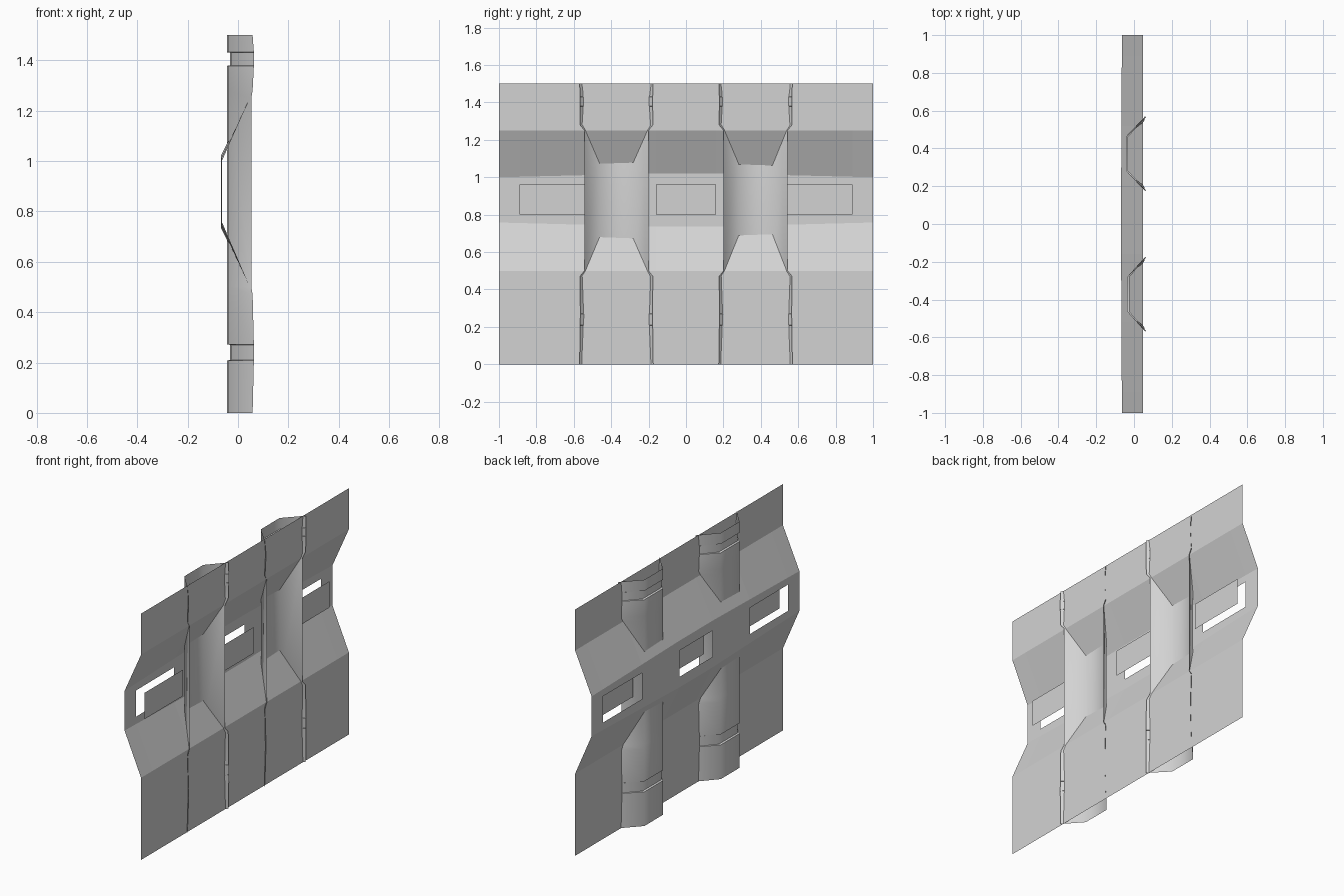
import bpy
import bmesh

cube = bpy.data.objects.get("Cube")
if cube:
    bpy.data.objects.remove(cube, do_unlink=True)

grey = bpy.data.materials.new("light_grey")
grey.use_nodes = True
colour = (0.65, 0.65, 0.65, 1)
grey.diffuse_color = colour
grey.node_tree.nodes["Principled BSDF"].inputs["Base Color"].default_value = colour


def sheet(name, rows, skip=lambda r, c: False, smooth=False):
    """Skin a grid of points, leaving out the cells chosen by skip."""
    bm = bmesh.new()
    grid = [[bm.verts.new(p) for p in row] for row in rows]
    for r in range(len(grid) - 1):
        for c in range(len(grid[0]) - 1):
            if not skip(r, c):
                bm.faces.new((grid[r][c], grid[r][c + 1],
                              grid[r + 1][c + 1], grid[r + 1][c]))
    mesh = bpy.data.meshes.new(name)
    bm.to_mesh(mesh)
    bm.free()
    mesh.materials.append(grey)
    obj = bpy.data.objects.new(name, mesh)
    bpy.context.collection.objects.link(obj)
    if smooth:
        bpy.ops.object.select_all(action='DESELECT')
        obj.select_set(True)
        bpy.context.view_layer.objects.active = obj
        bpy.ops.object.shade_smooth_by_angle(angle=0.9)
    return obj


# Folded wall panel, its middle band slightly fuller at the centre
FRONT, BACK = 0.047, -0.064
WIN_LOW, WIN_HIGH = 0.80, 0.96
half = [0.16, 0.52, 0.89, 1.0]
columns = [-y for y in reversed(half)] + half


def panel_column(y):
    bulge = 1 - abs(y)
    x = BACK - 0.005 * bulge
    low, high = 0.758 - 0.026 * bulge, 1.0 + 0.024 * bulge
    return [(FRONT, 0), (FRONT, 0.5), (x, low), (x, WIN_LOW),
            (x, WIN_HIGH), (x, high), (FRONT, 1.25), (FRONT, 1.5)]


profiles = [panel_column(y) for y in columns]
panel_rows = [[(p[i][0], y, p[i][1]) for y, p in zip(columns, profiles)]
              for i in range(len(profiles[0]))]
sheet("wall_panel", panel_rows, lambda r, c: r == 3 and c in (1, 3, 5))

# Window plates standing forward of the openings
for name, a, b in (("right_window", -0.89, -0.52),
                   ("middle_window", -0.16, 0.16),
                   ("left_window", 0.52, 0.89)):
    sheet(name, [[(-0.008, a, z), (-0.008, b, z)] for z in (WIN_LOW, WIN_HIGH)])

# Channels: height, lip half width, lip depth, floor depth
FLOOR, NOTCH = -0.04, -0.028
stations = [
    (0.0, 0.197, 0.058, FLOOR), (0.208, 0.194, 0.063, FLOOR),
    (0.21, 0.194, 0.063, NOTCH), (0.27, 0.193, 0.063, NOTCH),
    (0.272, 0.193, 0.063, FLOOR), (0.47, 0.195, 0.058, FLOOR),
    (0.5, 0.171, 0.053, FLOOR), (1.25, 0.171, 0.053, FLOOR),
    (1.28, 0.195, 0.058, FLOOR), (1.378, 0.194, 0.063, FLOOR),
    (1.38, 0.194, 0.063, NOTCH), (1.43, 0.194, 0.063, NOTCH),
    (1.432, 0.194, 0.063, FLOOR), (1.5, 0.197, 0.058, FLOOR),
]
for name, centre, shift in (("front_channel", -0.372, 0.003),
                            ("rear_channel", 0.372, -0.003)):
    rows = [[(lip, centre - w, z), (floor + shift, centre - 0.09, z),
             (floor + shift, centre + 0.09, z), (lip, centre + w, z)]
            for z, w, lip, floor in stations]
    sheet(name, rows, smooth=True)
